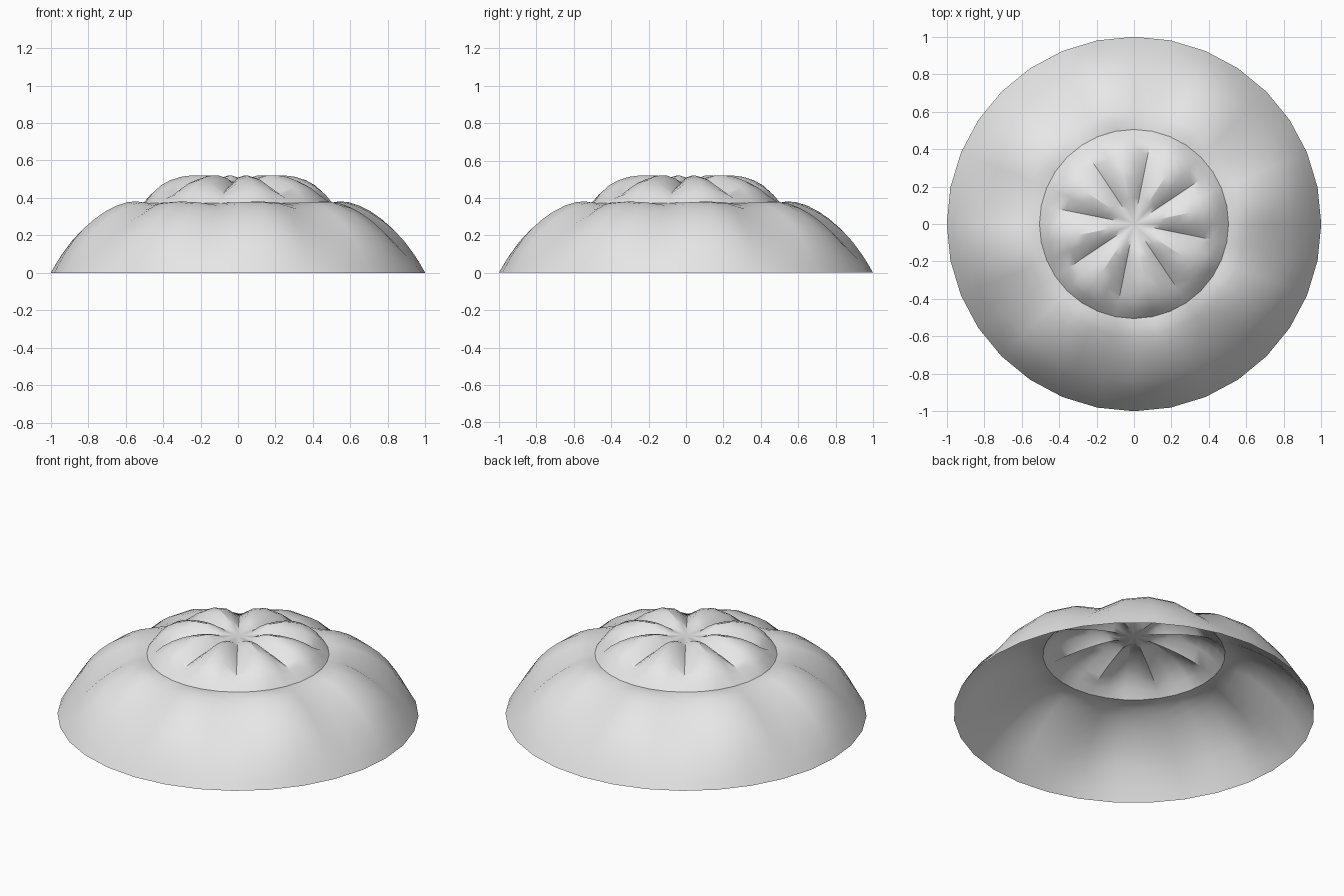
import bpy, bmesh, math

old = bpy.data.objects.get("Cube")
if old:
    bpy.data.objects.remove(old, do_unlink=True)

LOBES, SEGS = 8, 32
START = math.radians(-11.25)          # angle of the first seam
HEIGHT = 0.485
R = (1 + HEIGHT ** 2) / (2 * HEIGHT)  # sphere radius of the underlying cap

# Radius and puff height at the middle of a lobe, from crown to rim
PROFILE = [(0.09, 0.006), (0.14, 0.033), (0.19, 0.050), (0.25, 0.060),
           (0.31, 0.066), (0.37, 0.064), (0.42, 0.053), (0.465, 0.029),
           (0.505, -0.008),           # ring crease between the two tiers
           (0.55, 0.021), (0.60, 0.043), (0.66, 0.058), (0.72, 0.067),
           (0.78, 0.070), (0.84, 0.068), (0.89, 0.058), (0.94, 0.037),
           (0.97, 0.020), (1.0, 0.0)]
PUFF = [0.0, 0.76, 1.0, 0.76]         # puff across the four strips of a lobe


def cap_z(r):
    return math.sqrt(R * R - r * r) - (R - HEIGHT)


# Quilted dome: an open shell of puffed lobes in two tiers
bm = bmesh.new()
rings = []
for r, puff in PROFILE:
    ring = []
    for i in range(SEGS):
        a = START + 2 * math.pi * i / SEGS
        w = PUFF[i % (SEGS // LOBES)] if puff > 0 else 1.0
        ring.append(bm.verts.new((r * math.cos(a), r * math.sin(a), cap_z(r) + puff * w)))
    rings.append(ring)

# Crown
top = bm.verts.new((0, 0, HEIGHT))
for i in range(SEGS):
    bm.faces.new((top, rings[0][i], rings[0][(i + 1) % SEGS]))

# Tiers
for a, b in zip(rings, rings[1:]):
    for i in range(SEGS):
        j = (i + 1) % SEGS
        bm.faces.new((a[i], b[i], b[j], a[j]))

mesh = bpy.data.meshes.new("quilted_dome")
bm.to_mesh(mesh)
bm.free()
dome = bpy.data.objects.new("quilted_dome", mesh)
bpy.context.collection.objects.link(dome)

# Plain grey
COLOUR = (0.8, 0.8, 0.8, 1)
mat = bpy.data.materials.new("light_grey")
mat.use_nodes = True
mat.diffuse_color = COLOUR
mat.node_tree.nodes["Principled BSDF"].inputs["Base Color"].default_value = COLOUR
mesh.materials.append(mat)

bpy.ops.object.select_all(action='DESELECT')
dome.select_set(True)
bpy.context.view_layer.objects.active = dome
bpy.ops.object.shade_smooth_by_angle(angle=math.radians(30))
